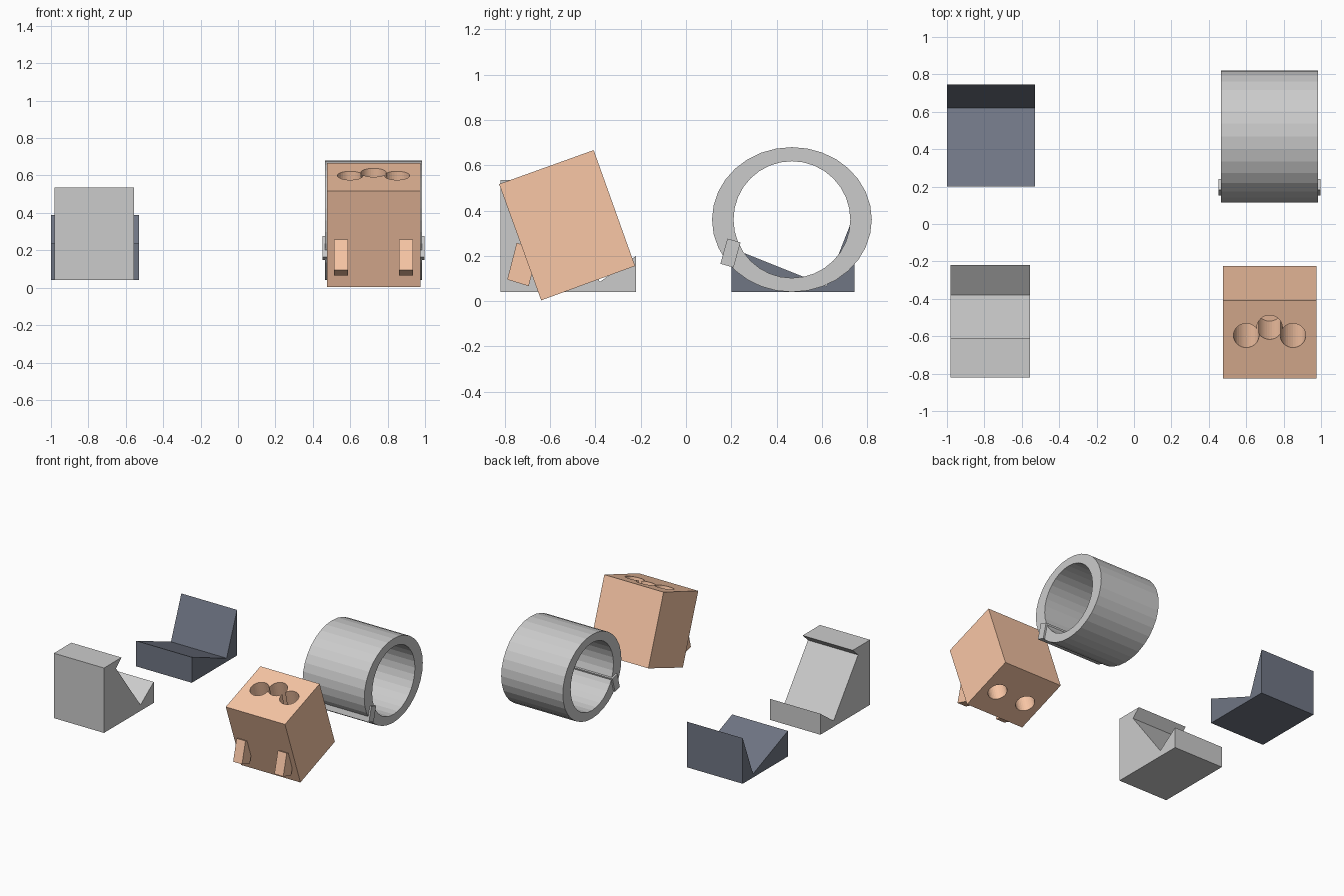
import bpy, bmesh, math
from mathutils import Vector

if "Cube" in bpy.data.objects:
    bpy.data.objects.remove(bpy.data.objects["Cube"])


def make_object(name, bm, mat=None):
    bmesh.ops.recalc_face_normals(bm, faces=bm.faces)
    mesh = bpy.data.meshes.new(name)
    bm.to_mesh(mesh)
    bm.free()
    obj = bpy.data.objects.new(name, mesh)
    bpy.context.collection.objects.link(obj)
    if mat:
        mesh.materials.append(mat)
    return obj


def material(name, rgb):
    mat = bpy.data.materials.new(name)
    mat.diffuse_color = (*rgb, 1)
    mat.use_nodes = True
    mat.node_tree.nodes["Principled BSDF"].inputs["Base Color"].default_value = mat.diffuse_color
    return mat


def prism(name, profile, x0, x1, mat=None):
    """Extrude a (y, z) profile along x."""
    bm = bmesh.new()
    face = bm.faces.new([bm.verts.new((x0, y, z)) for y, z in profile])
    ext = bmesh.ops.extrude_face_region(bm, geom=[face])
    verts = [v for v in ext["geom"] if isinstance(v, bmesh.types.BMVert)]
    bmesh.ops.translate(bm, verts=verts, vec=(x1 - x0, 0, 0))
    return make_object(name, bm, mat)


def hole_cutter(name, a, b, radius):
    """Hidden cylinder running from point a to point b."""
    a, b = Vector(a), Vector(b)
    axis = b - a
    bm = bmesh.new()
    bmesh.ops.create_cone(bm, cap_ends=True, segments=32, radius1=radius,
                          radius2=radius, depth=axis.length)
    bm.transform(axis.to_track_quat('Z', 'Y').to_matrix().to_4x4())
    bmesh.ops.translate(bm, verts=bm.verts, vec=(a + b) / 2)
    obj = make_object(name, bm)
    obj.hide_render = True
    obj.hide_viewport = True
    return obj


slate = material("slate", (0.16, 0.18, 0.23))
tan = material("tan", (0.95, 0.57, 0.38))

# Two V-notched cradles
prism("tall_cradle", [(-0.82, 0.04), (-0.22, 0.04), (-0.22, 0.20), (-0.38, 0.085),
                      (-0.675, 0.475), (-0.61, 0.535), (-0.82, 0.535)], -0.98, -0.557)
prism("low_cradle", [(0.20, 0.04), (0.745, 0.04), (0.745, 0.388), (0.62, 0.067),
                     (0.20, 0.235)], -1.0, -0.53, slate)

# Tilted block with three overlapping bores in its top
block = prism("tilted_block", [(-0.64, 0.003), (-0.225, 0.155), (-0.408, 0.667),
                               (-0.826, 0.517)], 0.475, 0.975, tan)
UP = Vector((0, -0.249, 0.9685))
cuts = [(0.60, -0.597, 0.602, 0.75), (0.85, -0.597, 0.602, 0.75), (0.725, -0.553, 0.617, 0.40)]
for i, (x, y, z, depth) in enumerate(cuts):
    mouth = Vector((x, y, z))
    cutter = hole_cutter(f"bore_cutter_{i + 1}", mouth - UP * depth, mouth + UP * 0.1, 0.068)
    mod = block.modifiers.new("bore", 'BOOLEAN')
    mod.operation = 'DIFFERENCE'
    mod.solver = 'EXACT'
    mod.object = cutter

# Two small feet on the front of the block
for i, x in enumerate((0.512, 0.86)):
    prism(f"block_foot_{i + 1}", [(-0.748, 0.257), (-0.79, 0.095), (-0.695, 0.066),
                                  (-0.653, 0.228)], x, x + 0.075, tan)

# Tube lying along x: elliptical outside, round bore
SIDES, CY, CZ = 32, 0.468, 0.36
bm = bmesh.new()
loops = []
for x, ry, rz in ((0.465, 0.353, 0.32), (0.985, 0.353, 0.32),
                  (0.985, 0.258, 0.258), (0.465, 0.258, 0.258)):
    angles = [2 * math.pi * k / SIDES for k in range(SIDES)]
    loops.append([bm.verts.new((x, CY + ry * math.cos(a), CZ + rz * math.sin(a))) for a in angles])
for i in range(4):
    p, q = loops[i], loops[(i + 1) % 4]
    for k in range(SIDES):
        n = (k + 1) % SIDES
        bm.faces.new((p[k], p[n], q[n], q[k]))
make_object("tube", bm)

# Key bar set through the tube wall
prism("key_bar", [(0.183, 0.276), (0.241, 0.259), (0.210, 0.148), (0.152, 0.165)], 0.452, 0.998)
